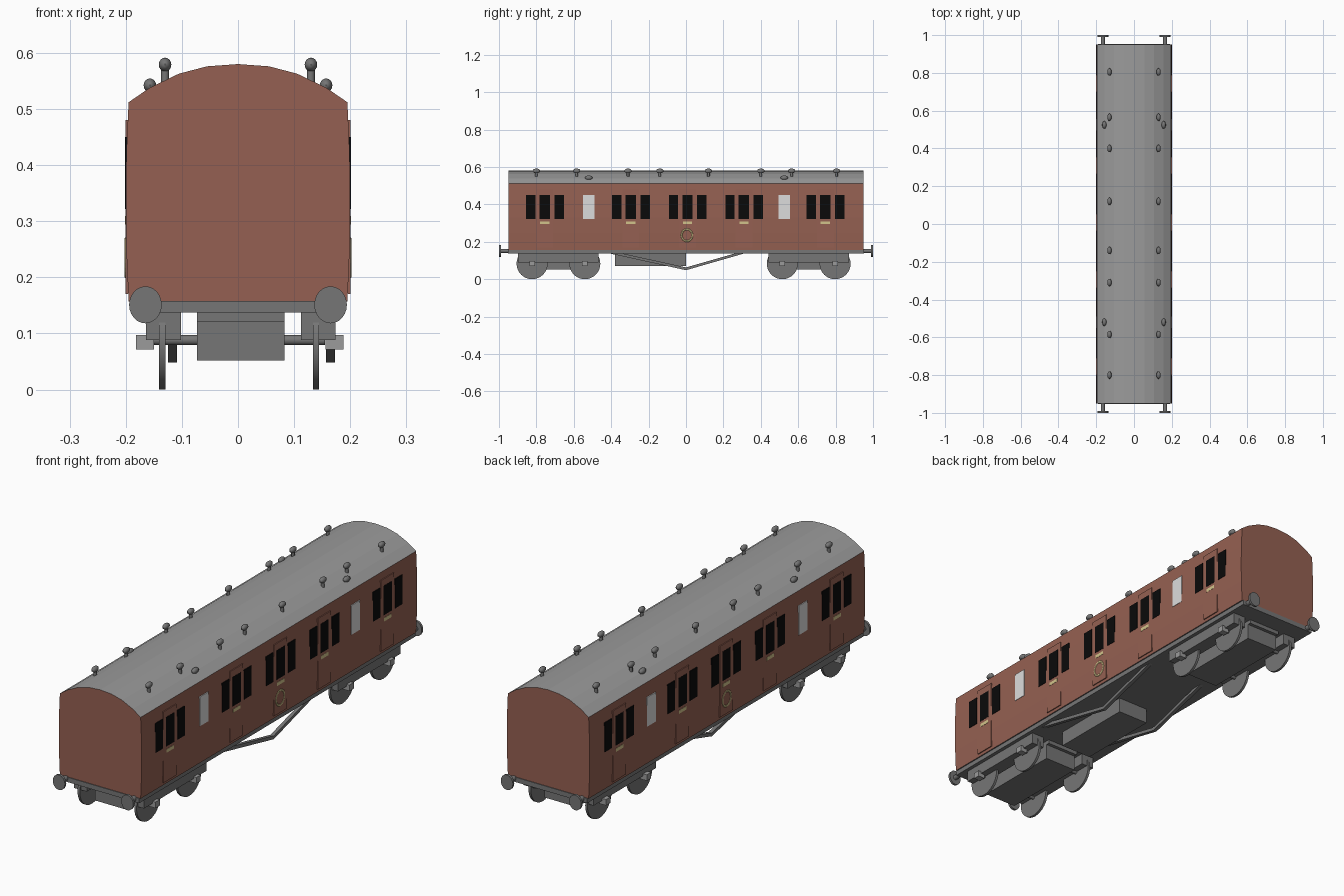
import bpy, bmesh, math
from mathutils import Vector, Matrix

if "Cube" in bpy.data.objects:
    bpy.data.objects.remove(bpy.data.objects["Cube"])


def material(name, r, g, b):
    m = bpy.data.materials.new(name)
    m.diffuse_color = (r, g, b, 1)
    m.use_nodes = True
    m.node_tree.nodes["Principled BSDF"].inputs["Base Color"].default_value = m.diffuse_color
    return m


BROWN = material("maroon brown", 0.30, 0.118, 0.084)
ROOF = material("roof grey", 0.33, 0.33, 0.33)
FRAME = material("underframe grey", 0.18, 0.18, 0.18)
BLACK = material("window black", 0.003, 0.003, 0.003)
WHITE = material("frosted white", 0.72, 0.72, 0.72)
CREAM = material("cream", 0.65, 0.55, 0.26)


def finish(name, bm, *mats, smooth=False):
    bmesh.ops.recalc_face_normals(bm, faces=bm.faces[:])
    me = bpy.data.meshes.new(name)
    bm.to_mesh(me)
    bm.free()
    ob = bpy.data.objects.new(name, me)
    bpy.context.collection.objects.link(ob)
    for m in mats:
        me.materials.append(m)
    if smooth:
        bpy.ops.object.select_all(action='DESELECT')
        ob.select_set(True)
        bpy.context.view_layer.objects.active = ob
        bpy.ops.object.shade_smooth_by_angle(angle=math.radians(35))
    return ob


def box(name, xs, ys, zs, mat):
    bm = bmesh.new()
    lo, hi = Vector((xs[0], ys[0], zs[0])), Vector((xs[1], ys[1], zs[1]))
    mtx = Matrix.Translation((lo + hi) / 2) @ Matrix.Diagonal((*(hi - lo), 1))
    bmesh.ops.create_cube(bm, size=1, matrix=mtx)
    return finish(name, bm, mat)


def cylinder(name, p0, p1, r, mat, segs=24, scale=(1, 1)):
    p0, p1 = Vector(p0), Vector(p1)
    d = p1 - p0
    bm = bmesh.new()
    mtx = (Matrix.Translation((p0 + p1) / 2) @ d.to_track_quat('Z', 'Y').to_matrix().to_4x4()
           @ Matrix.Diagonal((*scale, 1, 1)))
    bmesh.ops.create_cone(bm, cap_ends=True, segments=segs, radius1=r, radius2=r,
                          depth=d.length, matrix=mtx)
    return finish(name, bm, mat, smooth=True)


def extrude_polygon(points, offset):
    bm = bmesh.new()
    face = bm.faces.new([bm.verts.new(p) for p in points])
    geom = bmesh.ops.extrude_face_region(bm, geom=[face])["geom"]
    bmesh.ops.translate(bm, vec=offset,
                        verts=[g for g in geom if isinstance(g, bmesh.types.BMVert)])
    bm.normal_update()
    return bm


# Carriage body: bowed sides and arched roof in one section
side = [(0.195, 0.157), (0.199, 0.25), (0.2, 0.33), (0.199, 0.42), (0.195, 0.512)]
arch = [(0.157, 0.538), (0.105, 0.563), (0.055, 0.576)]
half = side + arch
section = half + [(0, 0.58)] + [(-x, z) for x, z in reversed(half)]
bm = extrude_polygon([(x, -0.95, z) for x, z in section], (0, 1.9, 0))
bmesh.ops.recalc_face_normals(bm, faces=bm.faces[:])
for f in bm.faces:
    if f.normal.z > 0.3:
        f.material_index = 1
    elif f.normal.z < -0.5:
        f.material_index = 2
finish("carriage_body", bm, BROWN, ROOF, FRAME)

# Underframe, battery box
box("underframe", (-0.19, 0.19), (-0.953, 0.953), (0.137, 0.158), FRAME)
box("battery_box", (-0.07, 0.08), (-0.38, 0.0), (0.07, 0.138), FRAME)

# Truss rods: shallow V strips on both sides
for i, x in enumerate((-0.117, 0.165)):
    pts = [(-0.42, 0.14), (0, 0.048), (0.32, 0.14), (0.27, 0.14), (0, 0.063), (-0.35, 0.14)]
    bm = extrude_polygon([(x - 0.008, y, z) for y, z in pts], (0.016, 0, 0))
    finish(f"truss_rod_{i}", bm, FRAME)

# Windows, doors, handle plates and rings on both sides
WINDOW_Z = (0.322, 0.45)
for s, label in ((1, "right"), (-1, "left")):
    def plate(name, y, w, zs, mat, outer=0.2014):
        xs = sorted((s * 0.196, s * outer))
        box(f"{label}_{name}", xs, (y - w / 2, y + w / 2), zs, mat)

    for i, c in enumerate((-0.755, -0.295, 0.008, 0.31, 0.745)):
        plate(f"door_{i}", c, 0.09, (0.17, 0.48), BROWN, 0.2004)
        for j, dy in enumerate((-0.075, 0, 0.077)):
            plate(f"window_{i}_{j}", c + dy, 0.056 if j == 1 else 0.05, WINDOW_Z, BLACK)
        plate(f"handle_plate_{i}", c, 0.05, (0.294, 0.309), CREAM)
    for i, c in enumerate((-0.52, 0.525)):
        plate(f"frosted_window_{i}", c, 0.06, WINDOW_Z, WHITE)

    # Flat ring emblem
    bpy.ops.mesh.primitive_torus_add(major_segments=24, minor_segments=6,
                                     major_radius=0.029, minor_radius=0.0055,
                                     location=(s * 0.1995, 0.005, 0.235),
                                     rotation=(0, math.pi / 2, 0))
    ring = bpy.context.object
    ring.name = f"{label}_ring"
    ring.scale = (1.1, 1, 0.5)
    ring.data.materials.append(CREAM)

# Roof ventilators: stem with an oval cap
def ventilator(name, x, y, z, base):
    cylinder(name + "_stem", (x, y, base), (x, y, z), 0.007, FRAME, 12)
    bm = bmesh.new()
    bmesh.ops.create_uvsphere(bm, u_segments=14, v_segments=8, radius=1,
                              matrix=Matrix.Translation((x, y, z))
                              @ Matrix.Diagonal((0.0115, 0.02, 0.0125, 1)))
    finish(name + "_cap", bm, FRAME, smooth=True)


for s, label in ((1, "right"), (-1, "left")):
    for i, y in enumerate((-0.80, -0.585, -0.31, -0.14, 0.12, 0.40, 0.565, 0.805)):
        ventilator(f"{label}_tall_vent_{i}", s * 0.13, y, 0.579, 0.54)
    for i, y in enumerate((-0.52, 0.525)):
        ventilator(f"{label}_low_vent_{i}", s * 0.157, y, 0.542, 0.52)

# Buffers at the four corners
for e, end in ((-1, "front"), (1, "back")):
    for s, label in ((1, "right"), (-1, "left")):
        x, z = s * 0.165, 0.151
        cylinder(f"{end}_{label}_buffer_shank", (x, e * 0.94, z), (x, e * 0.99, z), 0.011, FRAME, 12)
        head = cylinder(f"{end}_{label}_buffer_head", (0, -0.005, 0), (0, 0.005, 0), 0.033, FRAME)
        head.location = (x, e * 0.995, z)
        head.scale = (0.88, 1, 1)

# Bogies: centre box, side frames, wheels, axles and axle boxes
for c, end in ((-0.682, "front"), (0.656, "back")):
    box(f"{end}_bogie_box", (-0.073, 0.083), (c - 0.2, c + 0.2), (0.052, 0.12), FRAME)
    box(f"{end}_bogie_plate", (-0.073, 0.083), (c - 0.215, c + 0.215), (0.12, 0.138), FRAME)
    for s, label in ((1, "right"), (-1, "left")):
        xs = sorted((0.005 + s * 0.107, 0.005 + s * 0.169))
        box(f"{end}_{label}_bogie_frame", xs, (c - 0.215, c + 0.215), (0.088, 0.138), FRAME)
    for k, dy in enumerate((-0.141, 0.141)):
        y, z = c + dy, 0.083
        cylinder(f"{end}_axle_{k}", (-0.15, y, 0.088), (0.155, y, 0.088), 0.009, FRAME, 12)
        for s, label in ((1, "right"), (-1, "left")):
            x = 0.002 + s * 0.137
            cylinder(f"{end}_{label}_wheel_{k}", (x - 0.0055, y, z), (x + 0.0055, y, z),
                     0.083, FRAME, 32)
            xs = sorted((0.003 + s * 0.153, 0.003 + s * 0.185))
            box(f"{end}_{label}_axle_box_{k}", xs, (y - 0.015, y + 0.015), (0.071, 0.097), ROOF)
